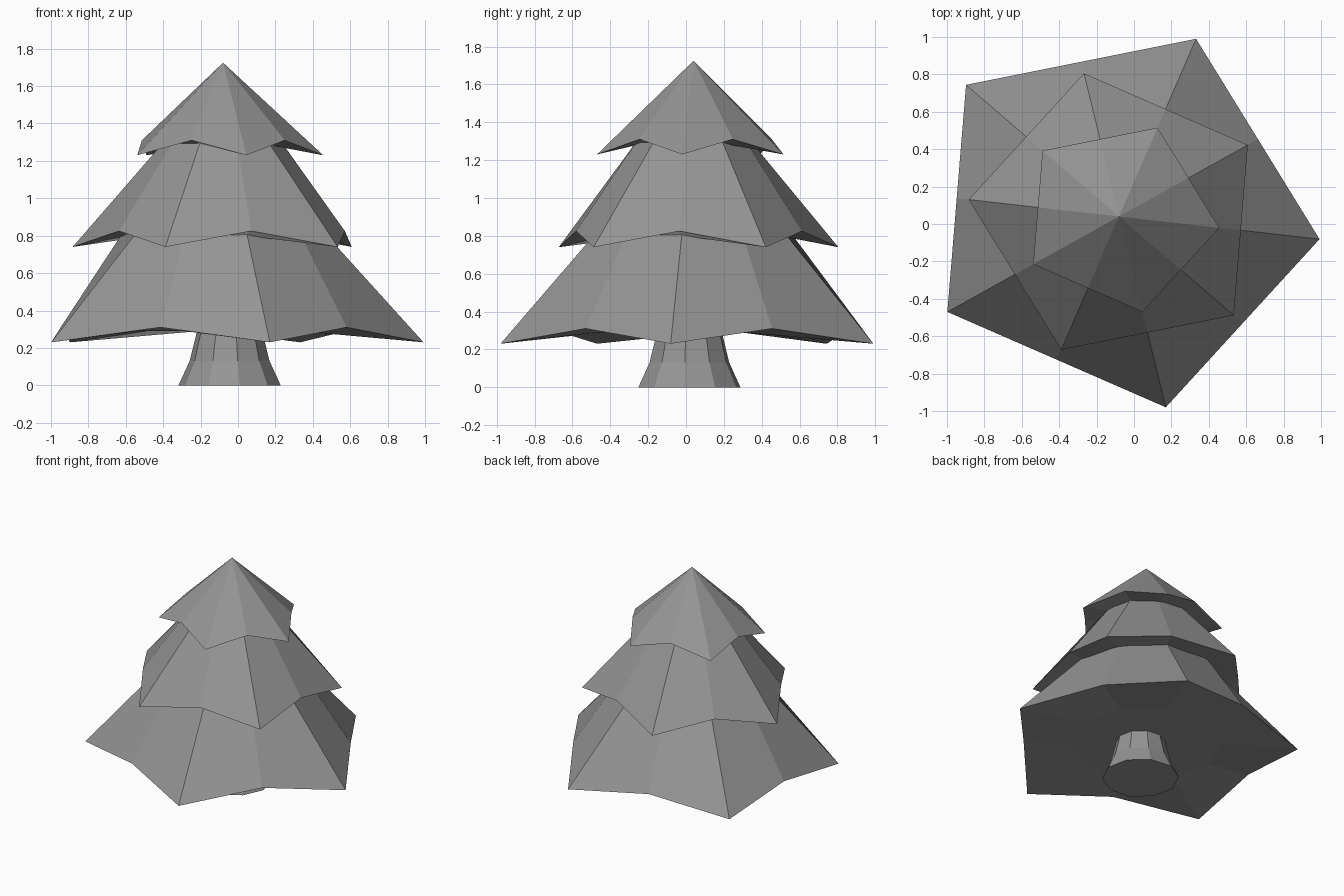
import bpy, bmesh, math
from mathutils import Vector

old = bpy.data.objects.get("Cube")
if old:
    bpy.data.objects.remove(old, do_unlink=True)

# One flat grey for the whole tree
grey = bpy.data.materials.new("plain_grey")
grey.use_nodes = True
colour = (0.3, 0.3, 0.3, 1)
grey.diffuse_color = colour
grey.node_tree.nodes["Principled BSDF"].inputs["Base Color"].default_value = colour

# Five branch tips around the tree axis; every tier is a scaled copy
AXIS = Vector((-0.08, 0.04))
TIPS = [Vector(p) for p in ((1.072, -0.121), (0.412, 0.95), (-0.818, 0.704),
                            (-0.918, -0.51), (0.25, -1.02))]
MIDS = [(a + b) / 2 for a, b in zip(TIPS, TIPS[1:] + TIPS[:1])]
INNER = math.cos(math.pi / 5)


def star_ring(scale, tip_z, mid_z):
    """Pentagon outline whose edge midpoints are lifted."""
    ring = []
    for tip, mid in zip(TIPS, MIDS):
        ring.append((*(AXIS + tip * scale), tip_z))
        ring.append((*(AXIS + mid * scale), mid_z))
    return ring


def even_ring(scale, z):
    """Ten-sided outline in the same directions as the star."""
    ring = []
    for tip, mid in zip(TIPS, MIDS):
        ring.append((*(AXIS + tip * scale), z))
        ring.append((*(AXIS + mid * scale / INNER), z))
    return ring


def loft(name, rings, apex=None):
    """Skin rings from bottom to top, closing both ends."""
    bm = bmesh.new()
    loops = [[bm.verts.new(p) for p in ring] for ring in rings]
    count = len(loops[0])
    for low, high in zip(loops, loops[1:]):
        for i in range(count):
            j = (i + 1) % count
            bm.faces.new((low[i], low[j], high[j], high[i]))
    bm.faces.new(loops[0][::-1])
    if apex:
        top = bm.verts.new(apex)
        for i in range(count):
            bm.faces.new((loops[-1][i], loops[-1][(i + 1) % count], top))
    else:
        bm.faces.new(loops[-1])
    bmesh.ops.recalc_face_normals(bm, faces=bm.faces)
    mesh = bpy.data.meshes.new(name)
    bm.to_mesh(mesh)
    bm.free()
    mesh.materials.append(grey)
    obj = bpy.data.objects.new(name, mesh)
    bpy.context.collection.objects.link(obj)
    return obj


# Flared trunk
base = Vector((-0.045, 0.018))
trunk_rings = []
for radius, z in ((0.275, 0), (0.215, 0.13), (0.18, 0.27), (0.17, 0.34)):
    angles = [math.radians(36 * i - 6.4) for i in range(10)]
    trunk_rings.append([(base.x + radius * math.cos(a),
                         base.y + radius * math.sin(a), z) for a in angles])
loft("trunk", trunk_rings)

# Branch tiers; the middle one is turned half way round
loft("lower_branches", [even_ring(0.5, 0.29), star_ring(1, 0.23, 0.31),
                        even_ring(0.485, 0.84)])
loft("middle_branches", [even_ring(-0.48, 0.8), star_ring(-0.75, 0.74, 0.825),
                         even_ring(-0.272, 1.33)])
loft("upper_branches", [even_ring(0.27, 1.29), star_ring(0.5, 1.23, 1.31)],
     apex=(*AXIS, 1.725))
